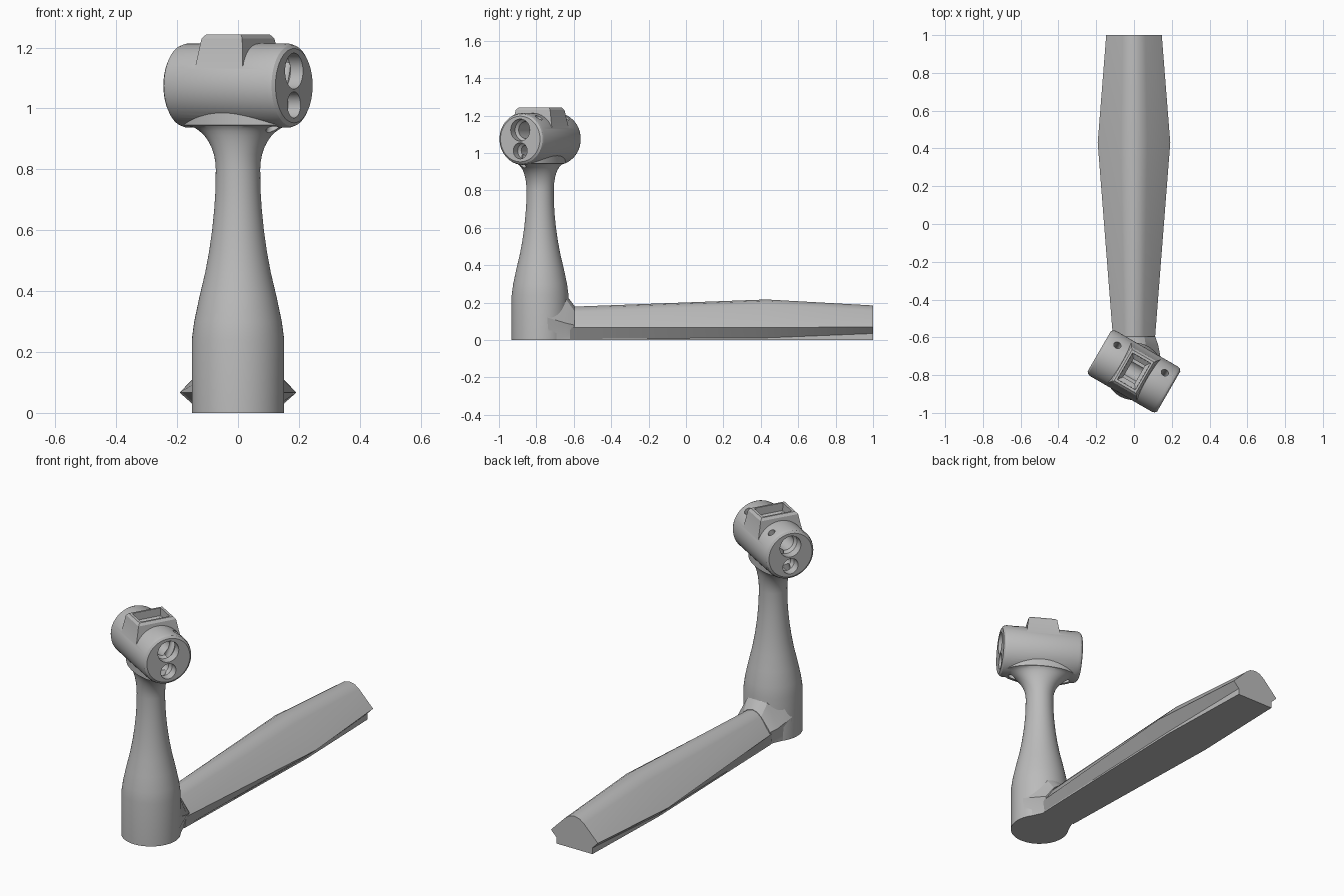
import bpy, bmesh, math
from mathutils import Matrix, Vector

cube = bpy.data.objects.get("Cube")
if cube:
    bpy.data.objects.remove(cube, do_unlink=True)

grey = bpy.data.materials.new("plain grey")
grey.use_nodes = True
COLOUR = (0.5, 0.5, 0.5, 1)
grey.diffuse_color = COLOUR
grey.node_tree.nodes["Principled BSDF"].inputs["Base Color"].default_value = COLOUR

# The head is turned about the post axis; u runs along the head, v across it
TURN = Matrix.Translation((0, -0.78, 0)) @ Matrix.Rotation(math.radians(-30), 4, "Z")
HEAD_Z, HEAD_R, HEAD_HALF = 1.075, 0.138, 0.2125


def loft(name, rings, matrix=Matrix()):
    """Skin closed rings of equal length and cap both ends."""
    bm = bmesh.new()
    rows = [[bm.verts.new(matrix @ Vector(p)) for p in ring] for ring in rings]
    for a, b in zip(rows, rows[1:]):
        for i in range(len(a)):
            j = (i + 1) % len(a)
            bm.faces.new((a[i], a[j], b[j], b[i]))
    bm.faces.new(rows[0])
    bm.faces.new(rows[-1])
    bmesh.ops.recalc_face_normals(bm, faces=bm.faces)
    mesh = bpy.data.meshes.new(name)
    bm.to_mesh(mesh)
    bm.free()
    mesh.materials.append(grey)
    obj = bpy.data.objects.new(name, mesh)
    bpy.context.collection.objects.link(obj)
    return obj


def oval(a, b, z, count=64):
    steps = [math.tau * i / count for i in range(count)]
    return [(a * math.cos(t), b * math.sin(t), z) for t in steps]


def box_ring(a, b, z):
    return [(a, b, z), (-a, b, z), (-a, -b, z), (a, -b, z)]


def turned(name, profile, matrix, count=64):
    """Round solid from (radius, height) pairs."""
    return loft(name, [oval(r, r, h, count) for r, h in profile], matrix)


def combine(target, tool, operation):
    bpy.context.view_layer.objects.active = target
    mod = target.modifiers.new(operation, "BOOLEAN")
    mod.operation, mod.solver, mod.object = operation, "EXACT", tool
    bpy.ops.object.modifier_apply(modifier=mod.name)
    bpy.data.objects.remove(tool, do_unlink=True)


def smooth(obj, angle):
    bpy.ops.object.select_all(action="DESELECT")
    obj.select_set(True)
    bpy.context.view_layer.objects.active = obj
    bpy.ops.object.shade_smooth_by_angle(angle=math.radians(angle))


# Bottle-shaped post, flaring into a saddle under the head
post_profile = [(0.152, 0), (0.152, 0.24), (0.144, 0.3), (0.127, 0.38), (0.108, 0.46),
                (0.095, 0.53), (0.085, 0.6), (0.078, 0.67), (0.074, 0.73), (0.073, 0.8)]
rings = [oval(r, r, z) for r, z in post_profile]
for i in range(1, 10):
    t = math.radians(10 * i)
    rings.append(oval(0.2 - 0.127 * math.cos(t), 0.105 - 0.032 * math.cos(t),
                      0.8 + 0.145 * math.sin(t)))
rings.append(oval(0.2, 0.105, 1.0))
upright = loft("upright_post_and_head", rings, TURN)

# Horizontal barrel head with chamfered ends
AXIS = TURN @ Matrix.Translation((0, 0, HEAD_Z)) @ Matrix.Rotation(math.pi / 2, 4, "Y")
head = turned("head", [(0.122, -HEAD_HALF), (0.133, -0.204), (HEAD_R, -0.19),
                       (HEAD_R, 0.19), (0.133, 0.204), (0.122, HEAD_HALF)], AXIS)
combine(upright, head, "UNION")

# Tapered housing on top with an open pocket
housing = loft("housing", [box_ring(0.09, 0.115, 1.08), box_ring(0.091, 0.126, 1.13),
                           box_ring(0.077, 0.106, 1.23), box_ring(0.066, 0.095, 1.243)], TURN)
combine(upright, housing, "UNION")
pocket = loft("pocket", [box_ring(0.035, 0.055, 1.1), box_ring(0.035, 0.055, 1.18),
                         box_ring(0.054, 0.08, 1.2), box_ring(0.056, 0.082, 1.3)], TURN)
combine(upright, pocket, "DIFFERENCE")

# Two stepped bores running the length of the head
for z, outer, inner in ((1.123, 0.059, 0.046), (1.012, 0.043, 0.03)):
    bore_axis = TURN @ Matrix.Translation((0, 0, z)) @ Matrix.Rotation(math.pi / 2, 4, "Y")
    bore = turned("bore", [(outer, -0.3), (outer, -0.165), (inner, -0.15),
                           (inner, 0.15), (outer, 0.165), (outer, 0.3)], bore_axis, 40)
    combine(upright, bore, "DIFFERENCE")

# Slanted screw holes near both ends of the head
for side in (-1, 1):
    low, high = Vector((side * 0.145, -0.05, 0.87)), Vector((side * 0.145, 0.1, 1.25))
    slant = (high - low).to_track_quat("Z", "Y").to_matrix().to_4x4()
    hole = turned("screw_hole", [(0.02, 0), (0.02, (high - low).length)],
                  TURN @ Matrix.Translation(low) @ slant, 24)
    combine(upright, hole, "DIFFERENCE")
smooth(upright, 25)


# Long keel-shaped leg: base, widest edge, shoulder and rounded ridge
def leg_ring(y, base, lip, wide, edge_z, shoulder, shoulder_z, top):
    half = [(base, 0), (base, lip), (wide, edge_z), (shoulder, shoulder_z),
            (shoulder * 0.55, shoulder_z + (top - shoulder_z) * 0.72)]
    points = half + [(0, top)] + [(-x, z) for x, z in reversed(half)]
    return [(x, y, z) for x, z in points]


leg = loft("leg", [
    leg_ring(-0.62, 0.1, 0.006, 0.11, 0.066, 0.052, 0.15, 0.178),
    leg_ring(0.43, 0.13, 0.012, 0.192, 0.067, 0.07, 0.19, 0.217),
    leg_ring(1.0, 0.113, 0.035, 0.147, 0.07, 0.06, 0.158, 0.185)])
smooth(leg, 25)

# Faceted collar joining the leg to the post
collar = loft("leg_collar", [
    leg_ring(-0.74, 0.146, 0.05, 0.147, 0.12, 0.13, 0.235, 0.24),
    leg_ring(-0.64, 0.1, 0.02, 0.128, 0.09, 0.062, 0.215, 0.24),
    leg_ring(-0.595, 0.09, 0.012, 0.112, 0.08, 0.055, 0.153, 0.181)])
smooth(collar, 20)
